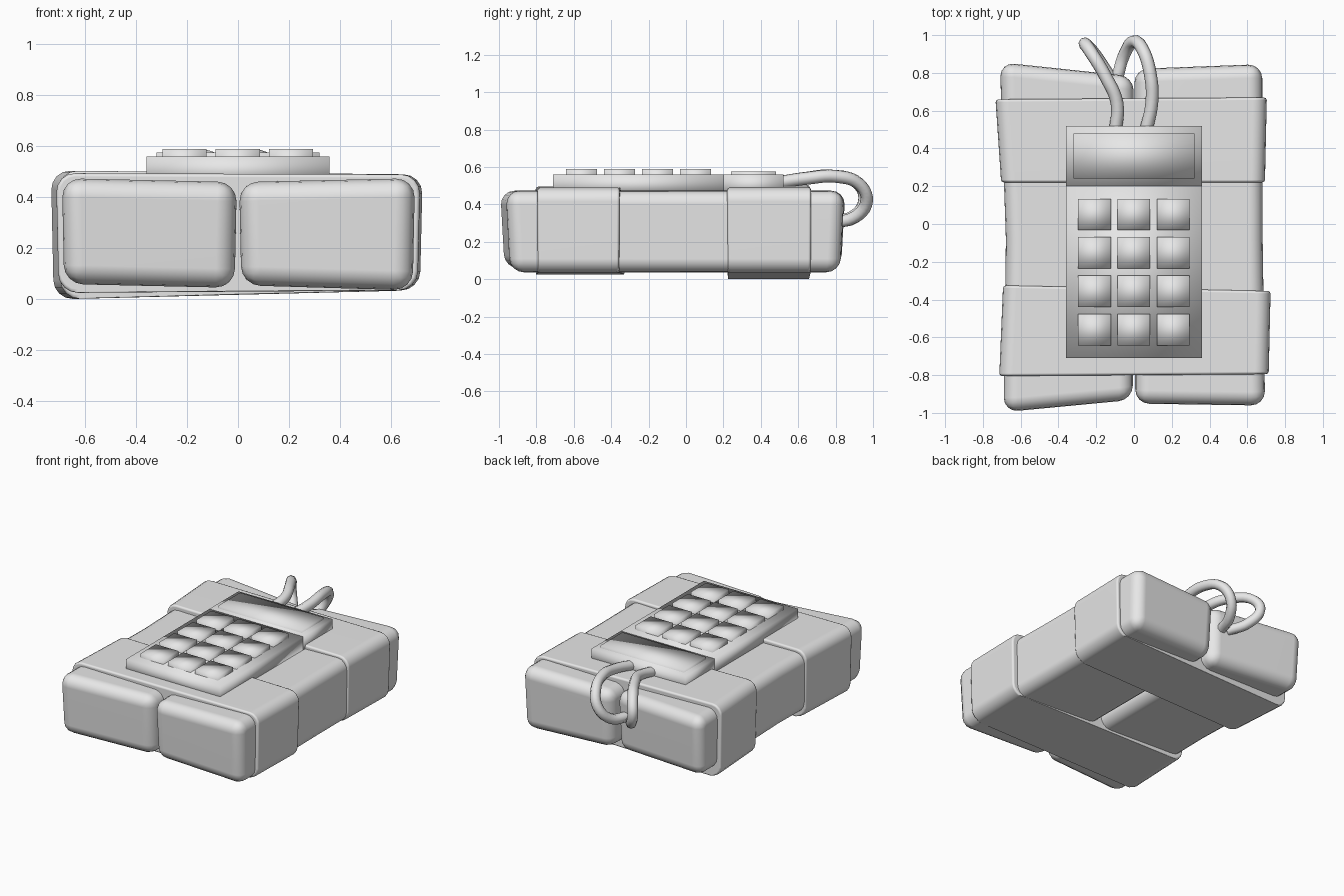
import bpy, bmesh
from mathutils import Vector

cube = bpy.data.objects.get("Cube")
if cube:
    bpy.data.objects.remove(cube)

grey = bpy.data.materials.new("plain grey")
grey.use_nodes = True
grey.diffuse_color = (0.8, 0.8, 0.8, 1)
grey.node_tree.nodes["Principled BSDF"].inputs["Base Color"].default_value = (0.8, 0.8, 0.8, 1)


def add_object(name, bm):
    bmesh.ops.recalc_face_normals(bm, faces=bm.faces)
    for face in bm.faces:
        face.smooth = True
    mesh = bpy.data.meshes.new(name)
    bm.to_mesh(mesh)
    bm.free()
    mesh.materials.append(grey)
    obj = bpy.data.objects.new(name, mesh)
    bpy.context.collection.objects.link(obj)
    return obj


def block(plan, bottom, top, foot=1.0):
    """Box over a four-cornered plan; bottom and top heights are (right, left)."""
    bm = bmesh.new()
    centre = sum((Vector(p) for p in plan), Vector((0, 0))) / 4
    low, high = [], []
    for i, p in enumerate(plan):
        side = 1 if i in (1, 2) else 0
        q = centre + (Vector(p) - centre) * foot
        low.append(bm.verts.new((q.x, q.y, bottom[side])))
        high.append(bm.verts.new((p[0], p[1], top[side])))
    bm.faces.new(low)
    bm.faces.new(high)
    for i in range(4):
        j = (i + 1) % 4
        bm.faces.new((low[i], low[j], high[j], high[i]))
    return bm


def bevel(bm, edges, width, segments):
    bmesh.ops.bevel(bm, geom=edges, offset=width, segments=segments,
                    profile=0.5, affect='EDGES')


def flatten_normals(obj):
    mod = obj.modifiers.new("Weighted normals", 'WEIGHTED_NORMAL')
    mod.weight = 60


def brick(name, plan, bottom, top, waist):
    bm = block(plan, bottom, top, 0.975)
    bevel(bm, list(bm.edges), 0.075, 4)
    # pull the outer side in at the middle
    cut = bmesh.ops.bisect_plane(bm, geom=bm.verts[:] + bm.edges[:] + bm.faces[:],
                                 plane_co=(0, -0.08, 0), plane_no=(0, 1, 0))
    for v in cut["geom_cut"]:
        if isinstance(v, bmesh.types.BMVert) and abs(v.co.x) > 0.5:
            v.co.x -= waist if v.co.x > 0 else -waist
    flatten_normals(add_object(name, bm))


def strap(name, plan, bottom, top):
    bm = block(plan, bottom, top, 0.985)
    # round the four long corners, then soften the rims
    along = [e for e in bm.edges
             if abs(e.verts[0].co.y - e.verts[1].co.y) > 0.3]
    bevel(bm, along, 0.075, 4)
    bm.normal_update()
    rims = {e for f in bm.faces if len(f.verts) > 4 for e in f.edges}
    bevel(bm, list(rims), 0.014, 2)
    flatten_normals(add_object(name, bm))


def plate(name, x0, x1, y0, y1, z0, z1):
    plan = [(x0, y0), (x1, y0), (x1, y1), (x0, y1)]
    add_object(name, block(plan, (z0, z0), (z1, z1)))


def wire(name, points):
    curve = bpy.data.curves.new(name, 'CURVE')
    curve.dimensions = '3D'
    curve.bevel_depth = 0.034
    curve.bevel_resolution = 2
    curve.resolution_u = 5
    curve.use_fill_caps = True
    spline = curve.splines.new('BEZIER')
    spline.bezier_points.add(len(points) - 1)
    for bp, co in zip(spline.bezier_points, points):
        bp.co = co
        bp.handle_left_type = bp.handle_right_type = 'AUTO'
    curve.materials.append(grey)
    obj = bpy.data.objects.new(name, curve)
    bpy.context.collection.objects.link(obj)


# Two packed bricks side by side
brick("right_brick", [(-0.69, -1.0), (-0.005, -0.935), (0.0, 0.785), (-0.71, 0.86)],
      (0.06, 0.045), (0.475, 0.46), 0.02)
brick("left_brick", [(0.005, -0.955), (0.695, -0.965), (0.68, 0.85), (0.0, 0.825)],
      (0.055, 0.035), (0.46, 0.475), 0.005)

# Wide straps around both bricks
strap("front_strap", [(-0.715, -0.805), (0.715, -0.795), (0.725, -0.355), (-0.695, -0.325)],
      (0.025, 0.035), (0.495, 0.49))
strap("back_strap", [(-0.705, 0.22), (0.695, 0.22), (0.705, 0.67), (-0.735, 0.66)],
      (0.0, 0.035), (0.505, 0.49))

# Control panel and display
plate("keypad_base", -0.36, 0.36, -0.71, 0.2, 0.45, 0.56)
plate("display_base", -0.36, 0.36, 0.2, 0.52, 0.45, 0.56)
plate("display", -0.32, 0.32, 0.24, 0.48, 0.5, 0.577)

# Grid of buttons
for row in range(4):
    for col in range(3):
        x, y = -0.21 + 0.209 * col, 0.05 - 0.203 * row
        plate(f"button_{row + 1}_{col + 1}", x - 0.087, x + 0.087,
              y - 0.083, y + 0.083, 0.5, 0.59)

# Wires looping from the panel into the back
wire("right_wire", [(-0.1, 0.48, 0.515), (-0.09, 0.64, 0.54), (-0.15, 0.78, 0.552),
                    (-0.235, 0.92, 0.51), (-0.26, 0.955, 0.43),
                    (-0.21, 0.9, 0.34), (-0.13, 0.78, 0.305)])
wire("left_wire", [(0.06, 0.48, 0.515), (0.095, 0.65, 0.54), (0.085, 0.8, 0.55),
                   (0.045, 0.925, 0.51), (0.0, 0.966, 0.42),
                   (-0.05, 0.9, 0.33), (-0.09, 0.77, 0.305)])
